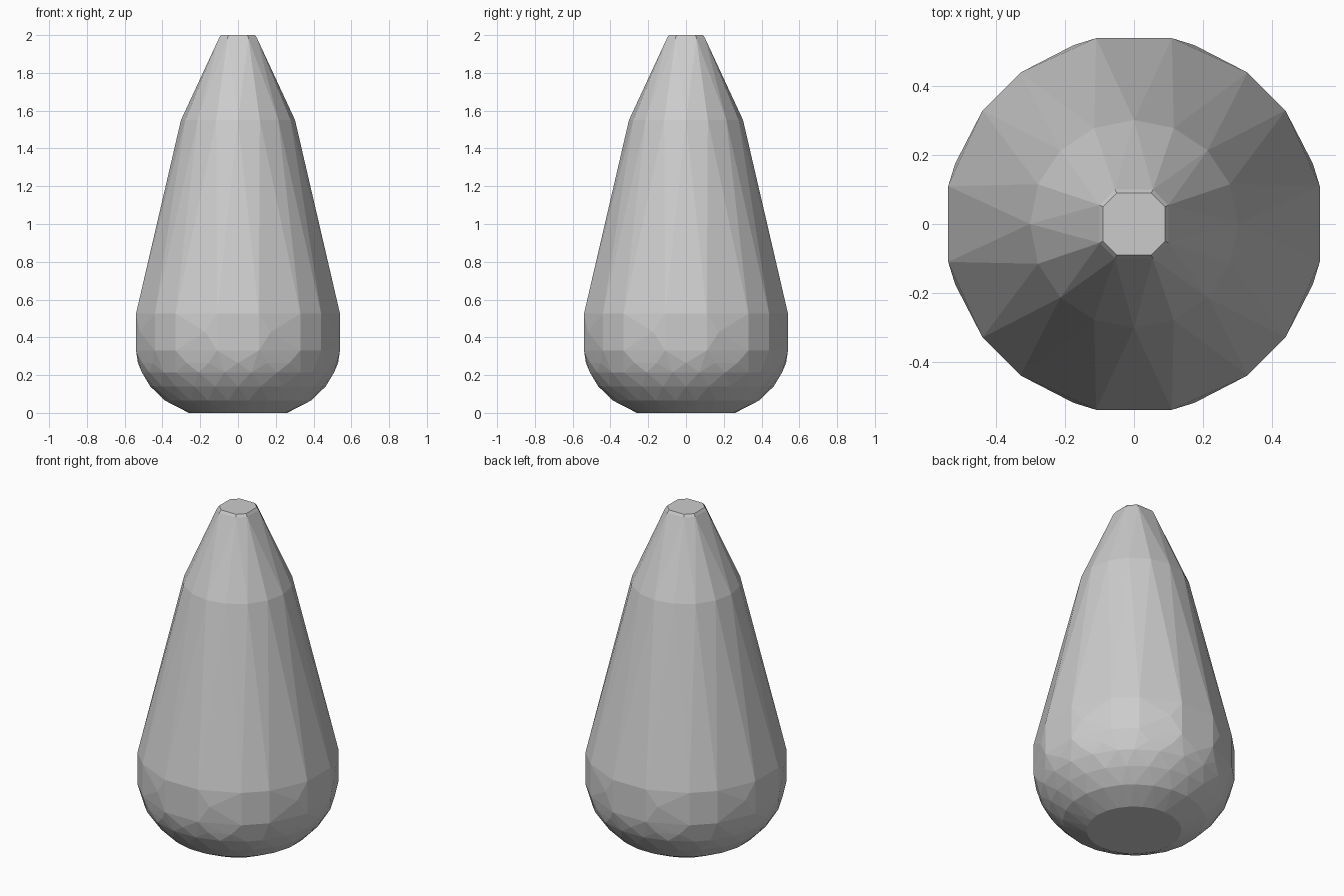
import bpy, bmesh
from math import cos, sin, radians

if "Cube" in bpy.data.objects:
    bpy.data.objects.remove(bpy.data.objects["Cube"])

bm = bmesh.new()


def eightfold(z, pairs):
    """Add points mirrored across x, y and the diagonal."""
    pts = set()
    for a, b in pairs:
        for x, y in ((a, b), (b, a)):
            pts |= {(sx * x, sy * y) for sx in (1, -1) for sy in (1, -1)}
    for x, y in sorted(pts):
        bm.verts.new((x, y, z))


def polar(z, r, angles):
    eightfold(z, [(r * cos(radians(a)), r * sin(radians(a))) for a in angles])


# Rounded faceted base, rings from the flat foot up to the widest band
polar(0.0, 0.26, (0, 15, 30, 45))
polar(0.065, 0.39, (8, 24, 40))
polar(0.14, 0.464, (0, 15, 30, 45))
polar(0.215, 0.514, (8, 24, 40))
polar(0.265, 0.53, (0, 17, 31))
eightfold(0.33, [(0.54, 0.11), (0.44, 0.33)])
eightfold(0.43, [(0.52, 0.175), (0.54, 0.11), (0.44, 0.33)])
eightfold(0.525, [(0.54, 0.11), (0.44, 0.33)])

# Shoulder where the taper steepens
polar(1.55, 0.302, (0, 22.5, 45))

# Small chamfered octagonal tip
eightfold(1.985, [(0.10, 0.055)])
eightfold(2.0, [(0.09, 0.05)])

# Skin the rings into one closed faceted body
res = bmesh.ops.convex_hull(bm, input=bm.verts[:])
loose = [v for v in bm.verts if not v.link_faces]
bmesh.ops.delete(bm, geom=loose, context='VERTS')
bmesh.ops.dissolve_limit(bm, angle_limit=radians(0.5), verts=bm.verts[:], edges=bm.edges[:])
bmesh.ops.recalc_face_normals(bm, faces=bm.faces[:])

mesh = bpy.data.meshes.new("faceted_body")
bm.to_mesh(mesh)
bm.free()
body = bpy.data.objects.new("faceted_body", mesh)
bpy.context.collection.objects.link(body)
